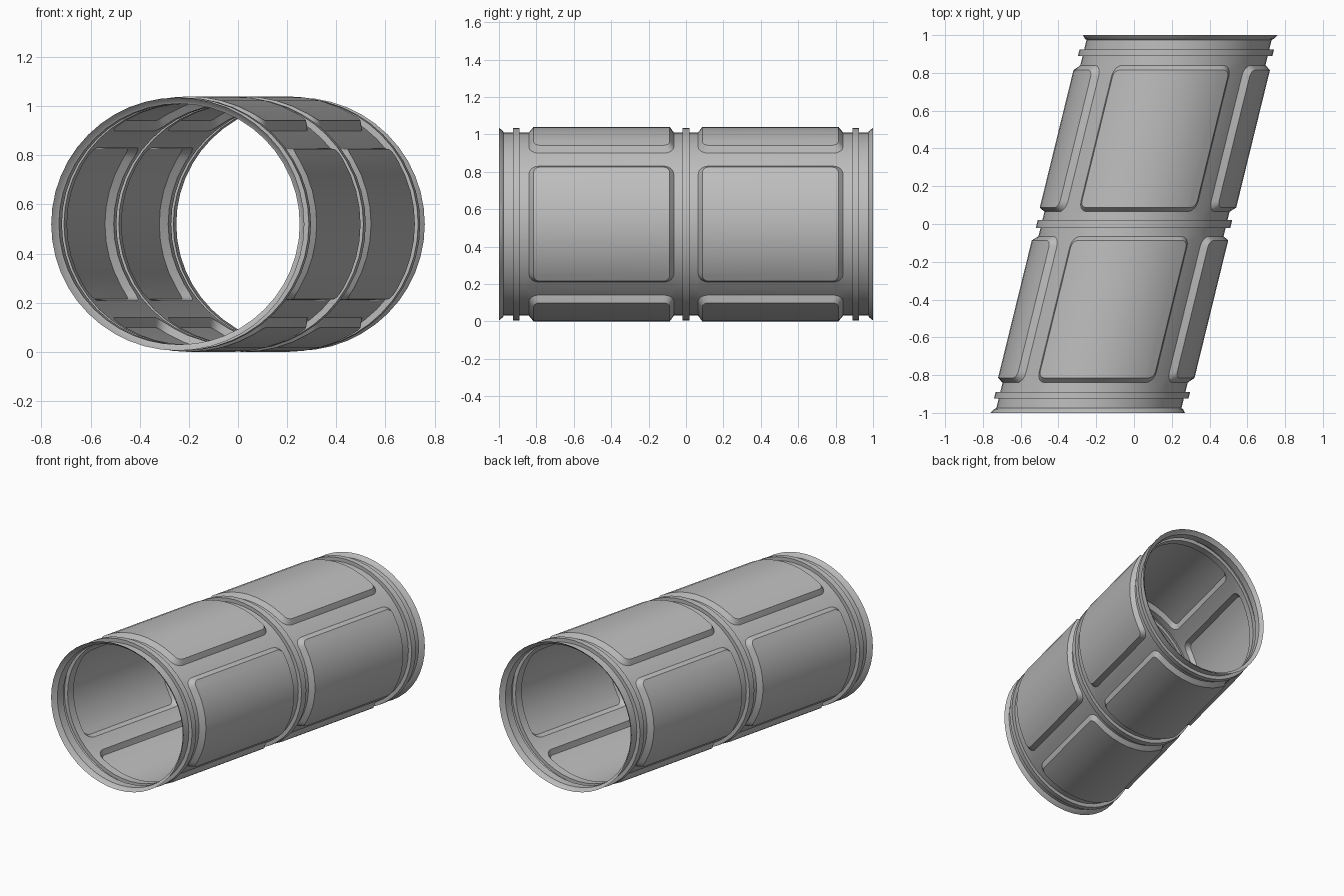
import bpy, bmesh, math
from math import sin, cos, pi

old = bpy.data.objects.get("Cube")
if old:
    bpy.data.objects.remove(old, do_unlink=True)

SHEAR, AXIS_Z = 0.245, 0.52      # sideways lean of the tube, height of its axis
BODY, RAISED, RING = 0.49, 0.52, 0.515
UNROLL = 0.5                     # unrolled length per radian
CELL = UNROLL * pi / 4           # half width of a quarter of the tube
SEGMENTS = 48

metal = bpy.data.materials.new("grey metal")
metal.use_nodes = True
grey = (0.5, 0.5, 0.5, 1)
metal.diffuse_color = grey
metal.node_tree.nodes["Principled BSDF"].inputs["Base Color"].default_value = grey


def rounded_loop(u0, half_u, y0, y1, radius, r, steps=4):
    """Four corners, each a list of points (unrolled u, y, tube radius)."""
    corners = []
    for k, (su, y) in enumerate([(1, y1), (-1, y1), (-1, y0), (1, y0)]):
        cu = u0 + su * (half_u - radius)
        cy = y - radius if y == y1 else y + radius
        arc = [(k + i / steps) * pi / 2 for i in range(steps + 1)]
        corners.append([(cu + radius * cos(a), cy + radius * sin(a), r) for a in arc])
    return corners


def add_face(bm, points):
    return bm.faces.new([bm.verts.new(p) for p in points])


def panel_cell(bm, u0, side):
    """Quarter of a tube section with one pressed-out panel, still unrolled."""
    def span(a, b):
        return (a, b) if side > 0 else (-b, -a)
    base = rounded_loop(u0, 0.343, *span(0.065, 0.84), 0.055, BODY)
    top = rounded_loop(u0, 0.314, *span(0.087, 0.815), 0.035, RAISED)
    y0, y1 = span(0.055, 0.86)
    frame = [(u0 + CELL, y1, BODY), (u0 - CELL, y1, BODY),
             (u0 - CELL, y0, BODY), (u0 + CELL, y0, BODY)]
    for k in range(4):
        n = (k + 1) % 4
        for a, b in zip(base[k], base[k][1:]):
            add_face(bm, (frame[k], b, a))
        add_face(bm, (frame[k], frame[n], base[n][0], base[k][-1]))
    low, high = sum(base, []), sum(top, [])
    for i in range(len(low)):
        j = (i + 1) % len(low)
        add_face(bm, (low[i], low[j], high[j], high[i]))
    add_face(bm, high)


def band(bm, u0, profile):
    """Quarter of the plain turned bands."""
    for (ya, ra), (yb, rb) in zip(profile, profile[1:]):
        add_face(bm, ((u0 - CELL, ya, ra), (u0 + CELL, ya, ra),
                      (u0 + CELL, yb, rb), (u0 - CELL, yb, rb)))


def finish(name, bm):
    """Cut into segments, roll up, lean and shade."""
    step = UNROLL * 2 * pi / SEGMENTS
    for i in range(-SEGMENTS // 8, SEGMENTS):
        bmesh.ops.bisect_plane(bm, geom=bm.verts[:] + bm.edges[:] + bm.faces[:], dist=1e-5,
                               plane_co=(i * step, 0, 0), plane_no=(1, 0, 0))
    for v in bm.verts:
        u, y, r = v.co
        a = u / UNROLL
        v.co = (r * cos(a) + SHEAR * y, y, AXIS_Z + r * sin(a))
    bmesh.ops.remove_doubles(bm, verts=bm.verts[:], dist=1e-4)
    # Point every face away from the axis, or along the tube for ring walls
    bmesh.ops.recalc_face_normals(bm, faces=bm.faces[:])
    total = 0
    for f in bm.faces:
        c = f.calc_center_median()
        total += f.normal.x * (c.x - SHEAR * c.y) + f.normal.z * (c.z - AXIS_Z)
    if total < 0:
        bmesh.ops.reverse_faces(bm, faces=bm.faces[:])
    mesh = bpy.data.meshes.new(name)
    bm.to_mesh(mesh)
    bm.free()
    mesh.materials.append(metal)
    obj = bpy.data.objects.new(name, mesh)
    bpy.context.collection.objects.link(obj)
    bpy.ops.object.select_all(action='DESELECT')
    obj.select_set(True)
    bpy.context.view_layer.objects.active = obj
    bpy.ops.object.shade_smooth_by_angle(angle=math.radians(28))


# Panelled sections and end collars with their flared lips
lip = [(0.86, BODY), (0.89, BODY), (0.89, RING), (0.925, RING), (0.925, BODY),
       (0.975, BODY), (0.98, 0.499), (1.0, RING)]
for label, side in (("front", -1), ("back", 1)):
    section, collar = bmesh.new(), bmesh.new()
    for q in range(4):
        panel_cell(section, q * 2 * CELL, side)
        band(collar, q * 2 * CELL, [(side * y, r) for y, r in lip])
    finish(label + "_panel_section", section)
    finish(label + "_end_collar", collar)

# Joint ring between the two sections
joint = bmesh.new()
for q in range(4):
    band(joint, q * 2 * CELL, [(-0.055, BODY), (-0.02, BODY), (-0.02, RING),
                               (0.02, RING), (0.02, BODY), (0.055, BODY)])
finish("middle_joint_ring", joint)
